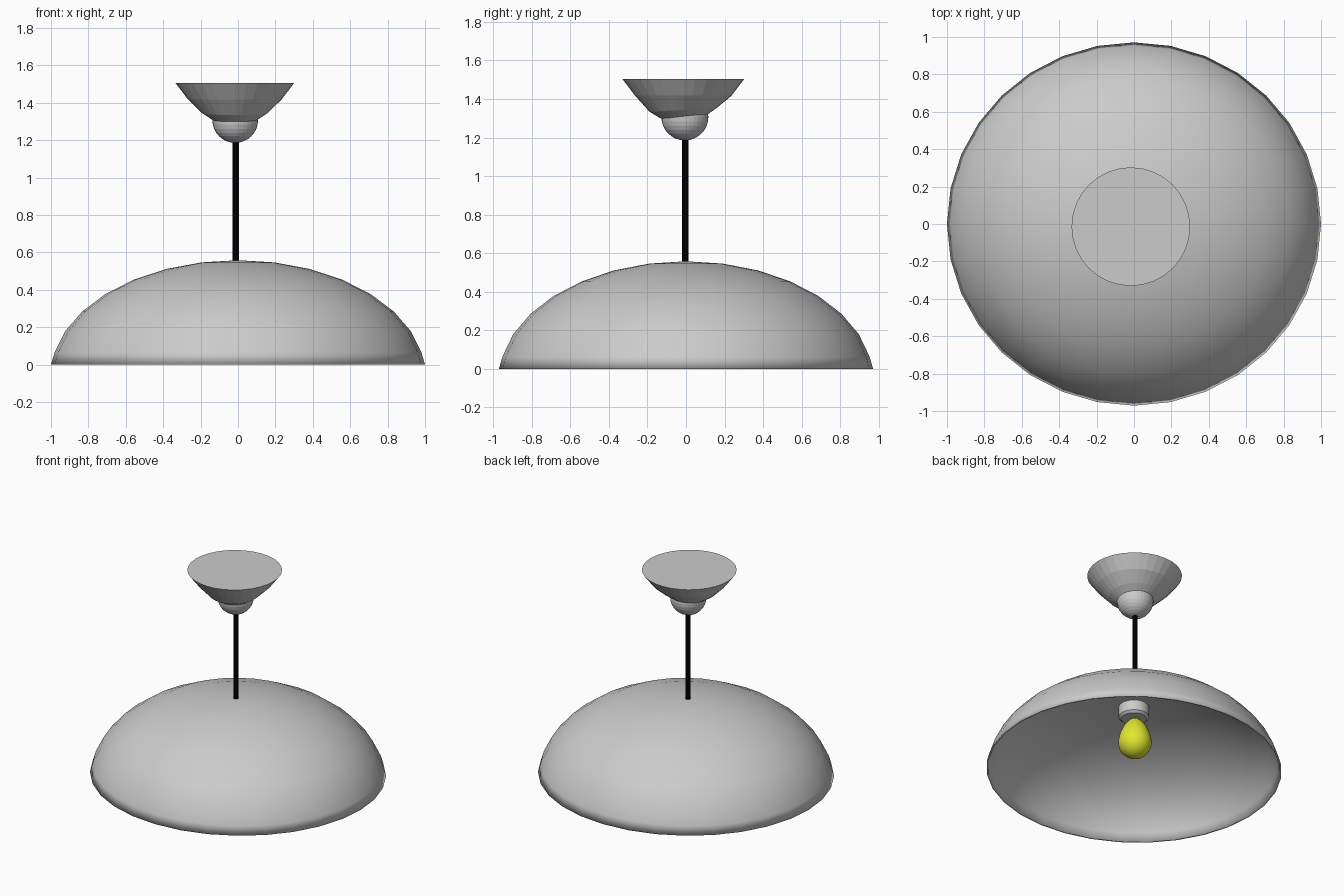
import bpy, bmesh, math

if "Cube" in bpy.data.objects:
    bpy.data.objects.remove(bpy.data.objects["Cube"])

def material(name, color):
    m = bpy.data.materials.new(name)
    m.diffuse_color = (*color, 1)
    m.use_nodes = True
    m.node_tree.nodes["Principled BSDF"].inputs["Base Color"].default_value = m.diffuse_color
    return m

def lathe(name, profile, center=(0, 0), sides=32, scale_y=1.0, smooth=False, mat=None):
    """Revolve (radius, z) points about a vertical axis."""
    bm = bmesh.new()
    rings = []
    for r, z in profile:
        n = sides if r else 1
        rings.append([bm.verts.new((center[0] + r * math.cos(2 * math.pi * i / sides),
                                    center[1] + r * scale_y * math.sin(2 * math.pi * i / sides), z))
                      for i in range(n)])
    for a, b in zip(rings, rings[1:]):
        for i in range(sides):
            j = (i + 1) % sides
            quad = [a[i % len(a)], a[j % len(a)], b[j % len(b)], b[i % len(b)]]
            bm.faces.new(list(dict.fromkeys(quad)))
    bmesh.ops.recalc_face_normals(bm, faces=bm.faces)
    for f in bm.faces:
        f.smooth = smooth
    me = bpy.data.meshes.new(name)
    bm.to_mesh(me)
    bm.free()
    ob = bpy.data.objects.new(name, me)
    bpy.context.collection.objects.link(ob)
    if mat:
        me.materials.append(mat)
    return ob

black = material("black", (0, 0, 0))
yellow = material("yellow", (0.75, 0.8, 0.03))
step = math.pi / 16

def dome(radius, height, drop):
    """Rim-to-crown profile of a squashed half sphere."""
    pts = [(radius * math.cos(k * step), height * math.sin(k * step) - drop) for k in range(1, 8)]
    return [(radius, 0.0)] + pts + [(0, height - drop)]

# Dome shade: thin at the rim, thicker at the crown, open underneath
outer = dome(1.0, 0.614, 0.056)
inner = dome(0.988, 0.535, 0.05)
lathe("shade", outer[::-1] + inner, scale_y=0.971, smooth=True)

# Hanging rod
lathe("rod", [(0, 0.53), (0.017, 0.53), (0.017, 1.22), (0, 1.22)], (-0.012, -0.004), mat=black)

# Ball joint under the ceiling mount
ball = [(0.122 * math.sin(k * step), 1.307 - 0.122 * math.cos(k * step)) for k in range(16)]
lathe("ball_joint", ball + [(0, 1.429)], (-0.015, -0.006))

# Flared ceiling mount, its lower end tipped very slightly
mount = lathe("ceiling_mount", [(0, 1.307), (0.117, 1.307), (0.175, 1.345), (0.25, 1.417),
                                (0.317, 1.505), (0, 1.505)], (-0.017, -0.014))
for v in mount.data.vertices:
    if v.co.z < 1.36:
        v.co.z += 0.06 * v.co.y

# Lamp socket under the crown
socket = lathe("socket", [(0, 0.39), (0.085, 0.39), (0.102, 0.405), (0.102, 0.5), (0, 0.5)],
               (-0.002, -0.004), smooth=True)
bpy.context.view_layer.objects.active = socket
socket.select_set(True)
bpy.ops.object.shade_smooth_by_angle()

# Teardrop bulb
low = [(0.112 * math.sin(k * step), 0.21 - 0.112 * math.cos(k * step)) for k in range(10)]
lathe("bulb", low + [(0.1, 0.275), (0.078, 0.325), (0.054, 0.36), (0.032, 0.382), (0, 0.395)],
      (-0.008, 0.0), smooth=True, mat=yellow)
